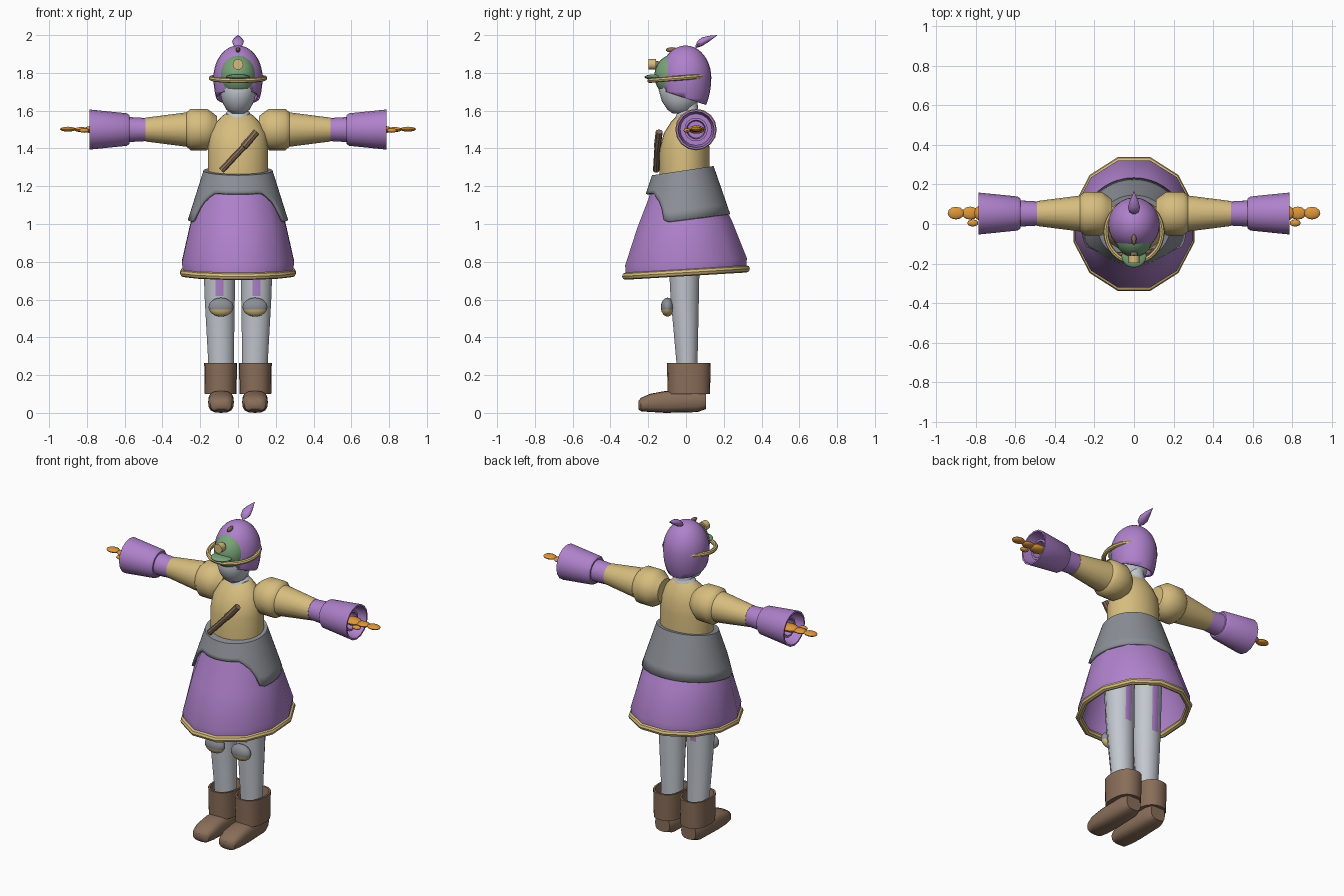
import bpy, bmesh, math
from mathutils import Vector, Matrix

if "Cube" in bpy.data.objects:
    bpy.data.objects.remove(bpy.data.objects["Cube"])


def material(name, rgb):
    m = bpy.data.materials.new(name)
    m.diffuse_color = (*rgb, 1)
    m.use_nodes = True
    m.node_tree.nodes["Principled BSDF"].inputs["Base Color"].default_value = m.diffuse_color
    return m


PURPLE = material("purple", (.43, .22, .60))
TAN = material("tan", (.68, .51, .21))
GREY = material("grey", (.26, .275, .305))
PALE = material("pale grey", (.54, .57, .62))
BROWN = material("brown", (.25, .155, .10))
ORANGE = material("orange", (.73, .31, .045))
GREEN = material("green", (.19, .37, .19))


def finish(bm, name, mats, angle=40, rule=None):
    bmesh.ops.recalc_face_normals(bm, faces=bm.faces)
    if rule:
        for f in bm.faces:
            f.material_index = rule(f.calc_center_median(), f.normal)
    me = bpy.data.meshes.new(name)
    bm.to_mesh(me)
    bm.free()
    for m in mats:
        me.materials.append(m)
    me.shade_smooth()
    me.set_sharp_from_angle(angle=math.radians(angle))
    ob = bpy.data.objects.new(name, me)
    bpy.context.collection.objects.link(ob)
    return ob


def loft(name, axis, rings, mats, n=16, phase=0.0, power=1.0, caps=(True, True), tilts=None, **kw):
    """Elliptical rings (centre, radius a, radius b) joined along an axis."""
    bm = bmesh.new()
    rows = []
    for k, (c, ra, rb) in enumerate(rings):
        row = []
        for i in range(n):
            t = 2 * math.pi * i / n + phase
            a, b = (math.copysign(abs(v) ** power, v) for v in (math.cos(t), math.sin(t)))
            a, b = a * ra, b * rb
            p = Vector(c) + Vector({'x': (0, a, b), 'y': (a, 0, b), 'z': (a, b, 0)}[axis])
            if tilts:
                p.z += tilts[k] * p.y
            row.append(bm.verts.new(p))
        rows.append(row)
    for r0, r1 in zip(rows, rows[1:]):
        for i in range(n):
            j = (i + 1) % n
            bm.faces.new((r0[i], r0[j], r1[j], r1[i]))
    if caps[0]:
        bm.faces.new(rows[0][::-1])
    if caps[1]:
        bm.faces.new(rows[-1])
    return finish(bm, name, mats, **kw)


def ball(name, c, r, mats, u=20, v=12, **kw):
    bm = bmesh.new()
    bmesh.ops.create_uvsphere(bm, u_segments=u, v_segments=v, radius=1,
                              matrix=Matrix.Translation(c) @ Matrix.Diagonal((*r, 1)))
    return finish(bm, name, mats, **kw)


def ring(name, c, rx, ry, tube, mats, n=32, phase=0.0, tilt=0.0, m=8):
    """Elliptical hoop lying nearly flat."""
    bm = bmesh.new()
    rows = []
    for i in range(n):
        t = 2 * math.pi * i / n + phase
        row = []
        for j in range(m):
            q = 2 * math.pi * j / m
            d = tube * math.cos(q)
            x, y = (rx + d) * math.cos(t), (ry + d) * math.sin(t)
            row.append(bm.verts.new((c[0] + x, c[1] + y, c[2] + tube * math.sin(q) + tilt * y)))
        rows.append(row)
    for i in range(n):
        a, b = rows[i], rows[(i + 1) % n]
        for j in range(m):
            k = (j + 1) % m
            bm.faces.new((a[j], b[j], b[k], a[k]))
    return finish(bm, name, mats)


def rod(name, p, q, r0, r1, mats, n=8):
    p, q = Vector(p), Vector(q)
    bm = bmesh.new()
    mat = Matrix.Translation((p + q) / 2) @ (q - p).to_track_quat('Z', 'Y').to_matrix().to_4x4()
    bmesh.ops.create_cone(bm, cap_ends=True, segments=n, radius1=r0, radius2=r1,
                          depth=(q - p).length, matrix=mat)
    return finish(bm, name, mats)


# Hood: egg shape with a sloping lower opening
bm = bmesh.new()
bmesh.ops.create_uvsphere(bm, u_segments=24, v_segments=20, radius=1)
for v in bm.verts:
    h = .17 if v.co.z > 0 else .24
    v.co = Vector((v.co.x * .13, v.co.y * .136 - .002, 1.775 + v.co.z * h))
bmesh.ops.bisect_plane(bm, geom=bm.verts[:] + bm.edges[:] + bm.faces[:], plane_co=(0, 0, 1.665),
                       plane_no=(0, .33, 1), clear_inner=True)
hood = finish(bm, "hood", [PURPLE])
hood.modifiers.new("thickness", 'SOLIDIFY').thickness = .014

# Hood tip, visor, knob, band and trim
loft("hood_tip", 'y', [((0, .05, 1.938), .006, .006), ((0, .06, 1.951), .024, .017),
                       ((0, .085, 1.965), .031, .023), ((0, .12, 1.98), .02, .016),
                       ((0, .165, 1.999), .001, .001)], [PURPLE], n=12)
ball("visor_dome", (0, -.06, 1.785), (.098, .108, .115), [GREEN])
ball("visor_brim", (0, -.16, 1.778), (.063, .06, .015), [GREEN])
rod("visor_knob", (0, -.198, 1.845), (0, -.158, 1.845), .028, .028, [TAN], 16)
rod("knob_stem", (0, -.16, 1.845), (0, -.12, 1.84), .018, .018, [BROWN], 12)
ring("hood_band", (0, -.04, 1.772), .142, .152, .013, [TAN], tilt=.08)
ball("hood_gem", (0, -.075, 1.922), (.012, .032, .014), [BROWN], 12, 8)

# Head and neck
loft("head", 'z', [((0, -.03, 1.585), .03, .04), ((0, -.032, 1.605), .062, .066),
                   ((0, -.033, 1.65), .085, .095), ((0, -.032, 1.71), .1, .113),
                   ((0, -.02, 1.78), .1, .1)], [PALE], n=20)
loft("neck", 'z', [((0, .02, 1.52), .06, .055), ((0, .015, 1.65), .045, .045)], [PALE])
loft("collar", 'z', [((0, .01, 1.545), .045, .055), ((0, .008, 1.555), .063, .068),
                     ((0, .012, 1.585), .066, .06), ((0, .015, 1.602), .05, .045)], [PALE])

# Torso and chest rod
loft("torso", 'z', [((0, -.008, 1.22), .16, .132), ((0, -.008, 1.40), .16, .132),
                    ((0, 0, 1.48), .15, .118), ((0, .008, 1.54), .115, .088),
                    ((0, .015, 1.575), .08, .06), ((0, .02, 1.595), .05, .04)], [TAN], n=24)
rod("sheath", (-.088, -.158, 1.283), (.03, -.152, 1.408), .017, .015, [BROWN])
rod("handle", (.03, -.152, 1.408), (.098, -.142, 1.488), .019, .019, [BROWN])

# Skirt and hem, twelve sided
K = 1 / math.cos(math.pi / 12)
S = math.pi / 12
loft("skirt", 'z', [((0, 0, .75), .29 * K, .32 * K), ((0, 0, .80), .297 * K, .322 * K),
                    ((0, -.008, 1.0), .252 * K, .25 * K), ((0, -.018, 1.15), .208 * K, .182 * K),
                    ((0, -.015, 1.26), .172 * K, .152 * K)], [PURPLE], n=12, phase=S,
     caps=(False, True), tilts=(.06, .06, .08, .1, .15))
ring("hem", (0, 0, .743), .288 * K, .32 * K, .019, [TAN], n=12, phase=S, tilt=.06)

# Overskirt: cone wrap whose lower edge rises at the front
bm = bmesh.new()
N, M = 60, 5
rows = []
for i in range(N):
    t = 2 * math.pi * i / N
    front = abs(math.degrees(math.atan2(math.cos(t), -math.sin(t))))
    full = .37 if front < 38 else .37 + .25 * (front - 38) / 20 if front < 58 else min(1, .62 + .38 * (front - 58) / 9)
    row = [bm.verts.new((0, 0, 0)) for _ in range(M + 1)]
    for k, v in enumerate(row):
        s = full * k / M
        y = -.017 + (.163 + .088 * s) * math.sin(t)
        v.co = ((.183 + .082 * s) * math.cos(t), y, 1.285 - .26 * s + (.15 - .03 * s) * y)
    rows.append(row)
for i in range(N):
    a, b = rows[i], rows[(i + 1) % N]
    for k in range(M):
        bm.faces.new((a[k], a[k + 1], b[k + 1], b[k]))
bm.faces.new([r[0] for r in rows])
wrap = finish(bm, "overskirt", [GREY])
wrap.modifiers.new("thickness", 'SOLIDIFY').thickness = .014

for s, side in ((1, "left_"), (-1, "right_")):
    def along_x(profile):
        return [((s * x, .053, 1.5), r, r) for x, r in profile]

    # Arms: shoulder puff, sleeve, wrist and open cuff
    loft(side + "shoulder", 'x', along_x([(.11, .07), (.135, .09), (.165, .11), (.25, .11),
                                          (.28, .085), (.285, .07)]), [TAN])
    loft(side + "sleeve", 'x', along_x([(.2, .092), (.28, .09), (.49, .063)]), [TAN])
    loft(side + "cuff", 'x', along_x([(.485, .061), (.575, .066), (.575, .076), (.588, .086),
                                      (.785, .106), (.785, .096), (.68, .084), (.68, .06),
                                      (.75, .062), (.75, .05), (.69, .045)]), [PURPLE])

    # Hand
    for part, c, r in (("palm", (.755, .055, 1.5), (.06, .042, .022)),
                       ("finger_base", (.828, .055, 1.5), (.042, .033, .013)),
                       ("finger_tip", (.9, .055, 1.502), (.042, .032, .013)),
                       ("thumb", (.815, .005, 1.495), (.028, .018, .012))):
        ball(side + part, (s * c[0], c[1], c[2]), r, [ORANGE], 12, 8)

    # Leg with painted front and back stripes on the thigh
    loft(side + "leg", 'z', [((s * .09, .007, .15), .068, .056), ((s * .09, .005, .27), .07, .058),
                             ((s * .097, -.007, .62), .083, .078),
                             ((s * .1, -.012, .95), .09, .09)], [PALE, PURPLE], n=12, phase=S,
         rule=lambda c, d: int(c.z > .62 and abs(d.y) > .95))

    # Knee pad with lower trim
    ball(side + "knee_pad", (s * .09, -.098, .56), (.066, .035, .05), [GREY, TAN], 20, 12,
         rule=lambda c, d: int(c.z < .545))

    # Boot: wide turned cuff and rounded foot
    loft(side + "boot_cuff", 'z', [((s * .092, .015, .10), .084, .112), ((s * .092, .015, .265), .087, .116),
                                   ((s * .092, .015, .265), .077, .104), ((s * .092, .015, .2), .07, .09)],
         [BROWN], n=20, power=.85)
    loft(side + "foot", 'y', [((s * .09, -.252, .042), .035, .022), ((s * .09, -.238, .044), .056, .036),
                              ((s * .09, -.19, .053), .068, .048), ((s * .09, -.11, .058), .068, .058),
                              ((s * .09, .06, .062), .066, .058), ((s * .09, .105, .065), .05, .045)],
         [BROWN], n=16, power=.7)
